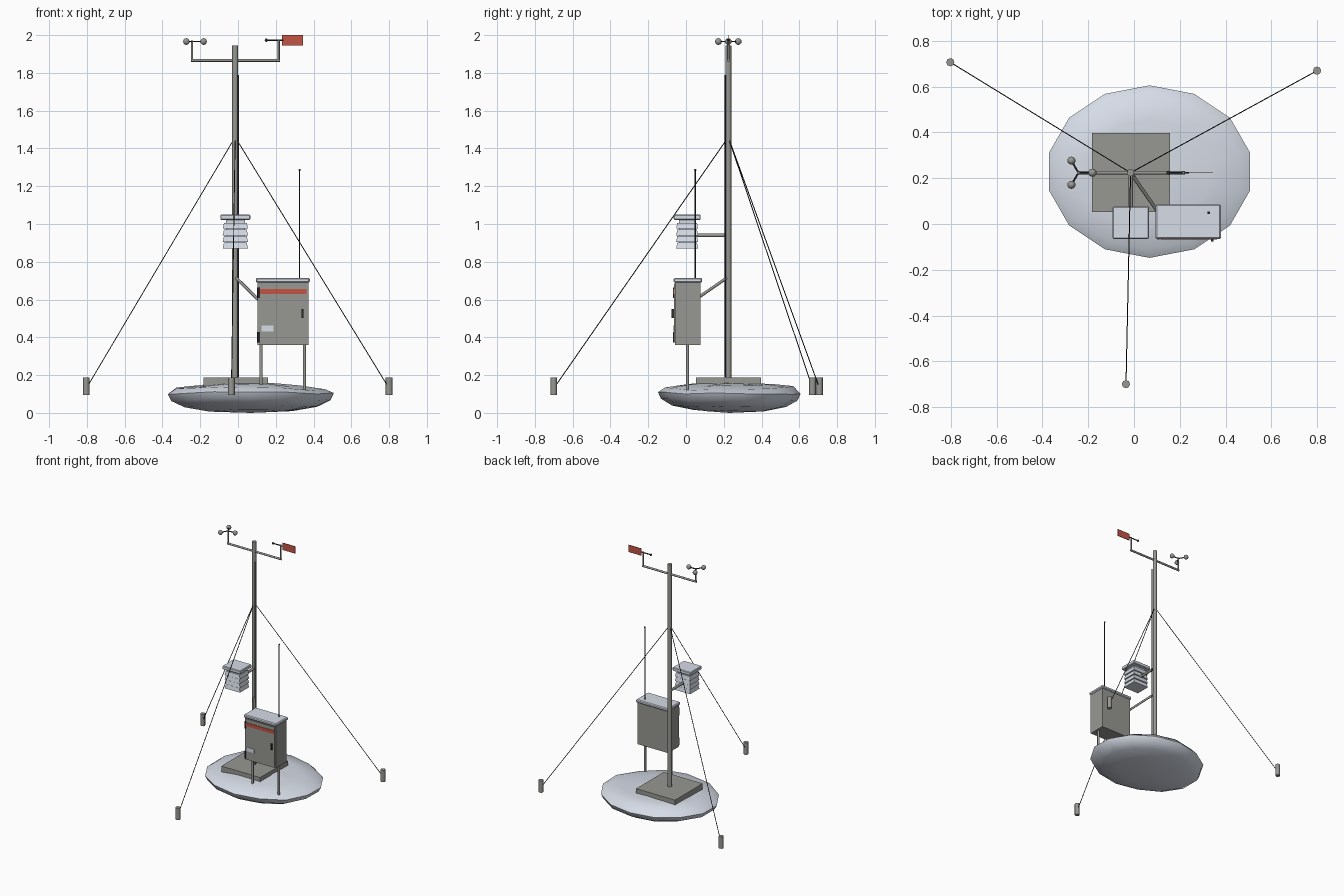
import bpy, bmesh, math, random
from mathutils import Vector

random.seed(4)
if "Cube" in bpy.data.objects:
    bpy.data.objects.remove(bpy.data.objects["Cube"])


def material(name, rgb):
    m = bpy.data.materials.new(name)
    m.use_nodes = True
    m.diffuse_color = (*rgb, 1)
    m.node_tree.nodes["Principled BSDF"].inputs["Base Color"].default_value = (*rgb, 1)
    return m


GREY = material("weathered grey", (0.31, 0.31, 0.29))
WHITE = material("snow white", (0.74, 0.79, 0.88))
RED = material("signal red", (0.55, 0.09, 0.06))
DARK = material("dark rubber", (0.03, 0.03, 0.035))


def finish(bm, name, mat, smooth=False):
    bmesh.ops.recalc_face_normals(bm, faces=bm.faces)
    mesh = bpy.data.meshes.new(name)
    bm.to_mesh(mesh)
    bm.free()
    mesh.materials.append(mat)
    ob = bpy.data.objects.new(name, mesh)
    bpy.context.collection.objects.link(ob)
    if smooth:
        bpy.ops.object.select_all(action="DESELECT")
        ob.select_set(True)
        bpy.context.view_layer.objects.active = ob
        bpy.ops.object.shade_smooth_by_angle(angle=math.radians(50))
    return ob


def box(name, mat, x, y, z, bevel=0, taper=1):
    """Box from (min, max) pairs; taper scales the top face."""
    bm = bmesh.new()
    bmesh.ops.create_cube(bm, size=1)
    mid = Vector([(a + b) / 2 for a, b in (x, y, z)])
    size = Vector([b - a for a, b in (x, y, z)])
    for v in bm.verts:
        k = taper if v.co.z > 0 else 1
        v.co = mid + Vector((v.co.x * size.x * k, v.co.y * size.y * k, v.co.z * size.z))
    if bevel:
        bmesh.ops.bevel(bm, geom=bm.edges[:], offset=bevel, segments=1, affect="EDGES")
    return finish(bm, name, mat)


def rod(name, mat, a, b, radius, sides=8):
    a, b = Vector(a), Vector(b)
    bm = bmesh.new()
    bmesh.ops.create_cone(bm, cap_ends=True, segments=sides, radius1=radius,
                          radius2=radius, depth=(b - a).length)
    turn = Vector((0, 0, 1)).rotation_difference(b - a)
    for v in bm.verts:
        v.co = turn @ v.co + (a + b) / 2
    return finish(bm, name, mat, True)


def ball(name, mat, centre, radius):
    bm = bmesh.new()
    bmesh.ops.create_uvsphere(bm, u_segments=10, v_segments=6, radius=radius)
    bmesh.ops.translate(bm, verts=bm.verts, vec=centre)
    return finish(bm, name, mat, True)


# Snow mound: jittered rings between two poles
def snow_mound():
    sides = 14
    profile = [(0.5, 0.012), (0.8, 0.035), (0.96, 0.07), (1, 0.105),
               (0.9, 0.138), (0.6, 0.152), (0.3, 0.158)]
    bm = bmesh.new()
    rings = []
    wobble = [random.uniform(-0.012, 0.012) for _ in range(sides)]
    for r, z in profile:
        ring = []
        for i in range(sides):
            a = math.tau * i / sides + math.pi / 2
            x, y = 0.45 * r * math.cos(a), 0.377 * r * math.sin(a)
            h = z + wobble[i] * (0.7 if z > 0.06 else 0.5)
            if z > 0.13:
                h += 0.025 * y - 0.04 * max(0, x - 0.1)
            ring.append(bm.verts.new((0.068 + x, 0.229 + y, max(0, h))))
        rings.append(ring)
    for low, high in zip(rings, rings[1:]):
        for i in range(sides):
            j = (i + 1) % sides
            bm.faces.new((low[i], low[j], high[j], high[i]))
    for ring, z in ((rings[0], 0), (rings[-1], 0.16)):
        pole = bm.verts.new((0.068, 0.229, z))
        for i in range(sides):
            bm.faces.new((ring[i], ring[(i + 1) % sides], pole))
    finish(bm, "snow_mound", WHITE, True)


snow_mound()
box("base_slab", GREY, (-0.183, 0.158), (0.052, 0.398), (0.1, 0.187))

# Mast with its cable and cross arm
MX, MY = -0.015, 0.224
rod("mast", GREY, (MX, MY, 0.15), (MX, MY, 1.945), 0.016, 12)
rod("mast_cable", DARK, (0.002, MY - 0.015, 0.19), (0.002, MY - 0.015, 1.79), 0.004, 6)
rod("cross_arm", GREY, (-0.249, MY, 1.866), (0.222, MY, 1.866), 0.008)
rod("anemometer_post", GREY, (-0.243, MY, 1.866), (-0.243, MY, 1.972), 0.006)
rod("vane_post", GREY, (0.216, MY, 1.866), (0.216, MY, 1.978), 0.006)

# Anemometer cups
for i in range(3):
    a = math.tau * i / 3
    tip = (-0.243 + 0.061 * math.cos(a), MY + 0.061 * math.sin(a), 1.966)
    rod("cup_arm", DARK, (-0.243, MY, 1.966), tip, 0.004, 6)
    ball("wind_cup", GREY, tip, 0.018)

# Wind vane
rod("vane_rod", DARK, (0.15, MY, 1.973), (0.24, MY, 1.973), 0.004, 6)
ball("vane_counterweight", DARK, (0.15, MY, 1.973), 0.009)
box("vane_fin", RED, (0.232, 0.345), (MY - 0.002, MY + 0.002), (1.944, 2.0))

# Guy wires and ground anchors
for x, y in ((-0.803, 0.707), (0.8, 0.67), (-0.035, -0.7)):
    rod("guy_wire", DARK, (MX, MY, 1.46), (x, y, 0.13), 0.0025, 6)
    rod("ground_anchor", GREY, (x, y, 0.094), (x, y, 0.188), 0.018, 8)

# Louvred instrument screen
SX, SY = -0.014, 0.006
box("screen_core", WHITE, (SX - 0.05, SX + 0.05), (SY - 0.043, SY + 0.043), (0.875, 1.03))
for i in range(4):
    z = 0.87 + 0.035 * i
    box("screen_louvre", WHITE, (SX - 0.067, SX + 0.067), (SY - 0.058, SY + 0.058),
        (z, z + 0.031), taper=0.9)
box("screen_roof", WHITE, (SX - 0.079, SX + 0.079), (SY - 0.071, SY + 0.071),
    (1.022, 1.049), bevel=0.004)
rod("screen_arm", GREY, (MX, SY, 0.94), (MX, MY, 0.94), 0.01)

# Cabinet, lid and legs
box("cabinet_body", GREY, (0.103, 0.372), (-0.058, 0.077), (0.36, 0.695))
box("cabinet_door", GREY, (0.113, 0.364), (-0.064, -0.057), (0.372, 0.685))
box("cabinet_lid", WHITE, (0.094, 0.38), (-0.066, 0.086), (0.69, 0.714), bevel=0.006)
for x in (0.122, 0.352):
    rod("cabinet_leg", GREY, (x, 0.008, 0.09), (x, 0.008, 0.37), 0.009)
rod("cabinet_strut", GREY, (MX, MY, 0.72), (0.107, 0.05, 0.6), 0.008)
rod("cabinet_antenna", DARK, (0.326, 0.049, 0.71), (0.326, 0.049, 1.285), 0.0035, 6)
ball("antenna_tip", DARK, (0.326, 0.049, 1.286), 0.006)

# Door details
box("door_stripe", RED, (0.115, 0.362), (-0.068, -0.063), (0.63, 0.656))
box("door_label", WHITE, (0.125, 0.188), (-0.067, -0.063), (0.432, 0.463))
box("door_handle", DARK, (0.337, 0.348), (-0.077, -0.063), (0.503, 0.55))
for z in (0.4, 0.635):
    rod("door_hinge", DARK, (0.107, -0.063, z - 0.028), (0.107, -0.063, z + 0.028), 0.006)
